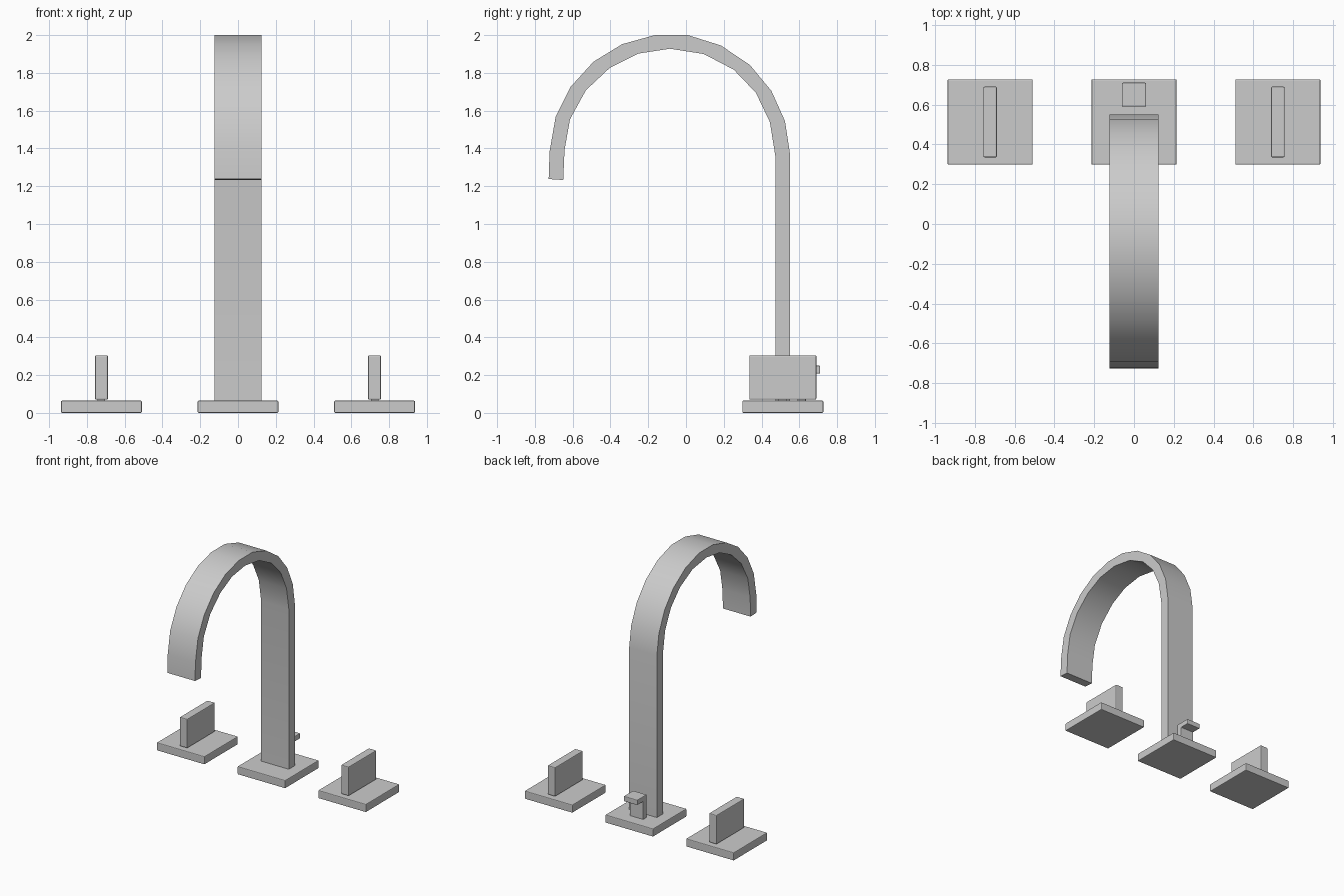
import bpy, bmesh

if "Cube" in bpy.data.objects:
    bpy.data.objects.remove(bpy.data.objects["Cube"])


def finish(name, bm, bevel=0.0):
    bmesh.ops.recalc_face_normals(bm, faces=bm.faces)
    me = bpy.data.meshes.new(name)
    bm.to_mesh(me)
    bm.free()
    ob = bpy.data.objects.new(name, me)
    bpy.context.collection.objects.link(ob)
    if bevel:
        mod = ob.modifiers.new("edge_bevel", 'BEVEL')
        mod.width = bevel
        mod.segments = 2
        mod.limit_method = 'ANGLE'
    return ob


def box(name, lo, hi, bevel):
    bm = bmesh.new()
    bmesh.ops.create_cube(bm, size=1)
    for v in bm.verts:
        v.co = [lo[i] if v.co[i] < 0 else hi[i] for i in range(3)]
    return finish(name, bm, bevel)


def extrude_profile(name, pts, half_width, bevel=0.0):
    """Extrude a closed (y, z) outline symmetrically along x."""
    bm = bmesh.new()
    face = bm.faces.new([bm.verts.new((-half_width, y, z)) for y, z in pts])
    res = bmesh.ops.extrude_face_region(bm, geom=[face], use_keep_orig=True)
    for v in res["geom"]:
        if isinstance(v, bmesh.types.BMVert):
            v.co.x = half_width
    return finish(name, bm, bevel)


# Square base plates
for label, cx in (("left", -0.723), ("centre", 0), ("right", 0.723)):
    box(label + "_base", (cx - 0.214, 0.298, 0), (cx + 0.214, 0.727, 0.065), 0.006)

# Blade handles on short pins
for label, cx in (("left", -0.723), ("right", 0.723)):
    box(label + "_handle", (cx - 0.034, 0.335, 0.07), (cx + 0.034, 0.69, 0.305), 0.006)
    box(label + "_handle_pin", (cx - 0.02, 0.49, 0.06), (cx + 0.02, 0.535, 0.08), 0)

# Flat gooseneck spout
outer = [(0.55, 0.06), (0.55, 1.375), (0.524, 1.545), (0.452, 1.705), (0.338, 1.842),
         (0.185, 1.945), (0.01, 2.0), (-0.165, 2.0), (-0.338, 1.952), (-0.49, 1.859),
         (-0.61, 1.727), (-0.69, 1.568), (-0.722, 1.385), (-0.727, 1.238)]
inner = [(0.473, 0.06), (0.473, 1.36), (0.444, 1.54), (0.37, 1.695), (0.253, 1.817),
         (0.094, 1.9), (-0.085, 1.928), (-0.254, 1.902), (-0.402, 1.828), (-0.53, 1.708),
         (-0.614, 1.555), (-0.643, 1.392), (-0.65, 1.233)]
spout = extrude_profile("spout", outer + inner[::-1], 0.124)
bpy.ops.object.select_all(action='DESELECT')
spout.select_set(True)
bpy.context.view_layer.objects.active = spout
bpy.ops.object.shade_smooth_by_angle(angle=0.6)

# Drain lift lever: upright plate with a flat overhanging tab
extrude_profile("drain_lever", [(0.59, 0.06), (0.635, 0.06), (0.635, 0.208), (0.71, 0.208),
                                (0.71, 0.25), (0.59, 0.25)], 0.061, 0.005)
